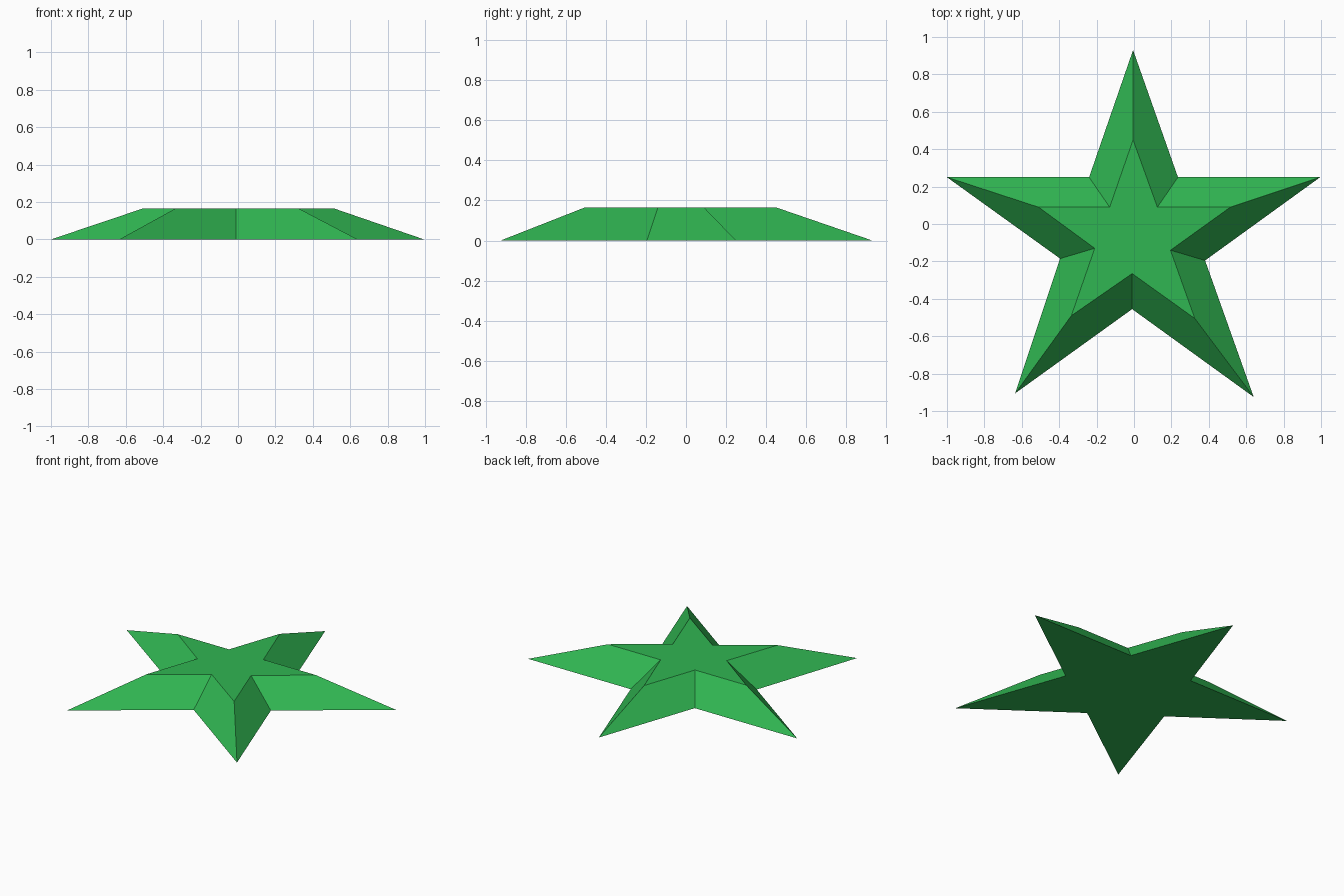
import bpy, bmesh

if "Cube" in bpy.data.objects:
    bpy.data.objects.remove(bpy.data.objects["Cube"])

HEIGHT = 0.165

# Star outline on the ground, and the smaller raised outline, clockwise from the back tip
base_outline = [(-0.005, 0.93), (0.235, 0.25), (0.995, 0.25), (0.38, -0.195), (0.64, -0.925),
                (-0.01, -0.455), (-0.635, -0.905), (-0.395, -0.185), (-1.0, 0.25), (-0.24, 0.25)]
top_outline = [(-0.005, 0.45), (0.125, 0.09), (0.515, 0.09), (0.195, -0.14), (0.325, -0.505),
               (-0.01, -0.265), (-0.335, -0.49), (-0.21, -0.13), (-0.51, 0.09), (-0.13, 0.09)]

green = bpy.data.materials.new("green")
green.diffuse_color = (0.03, 0.468, 0.084, 1.0)
green.use_nodes = True
green.node_tree.nodes["Principled BSDF"].inputs["Base Color"].default_value = green.diffuse_color

# Bevelled star: flat bottom, flat top, sloping sides
bm = bmesh.new()
low = [bm.verts.new((x, y, 0)) for x, y in base_outline]
high = [bm.verts.new((x, y, HEIGHT)) for x, y in top_outline]
bm.faces.new(low)
bm.faces.new(high[::-1])
count = len(low)
for i in range(count):
    j = (i + 1) % count
    bm.faces.new((low[j], low[i], high[i], high[j]))
bmesh.ops.recalc_face_normals(bm, faces=bm.faces)

mesh = bpy.data.meshes.new("star")
bm.to_mesh(mesh)
bm.free()
mesh.materials.append(green)
bpy.context.collection.objects.link(bpy.data.objects.new("star", mesh))
